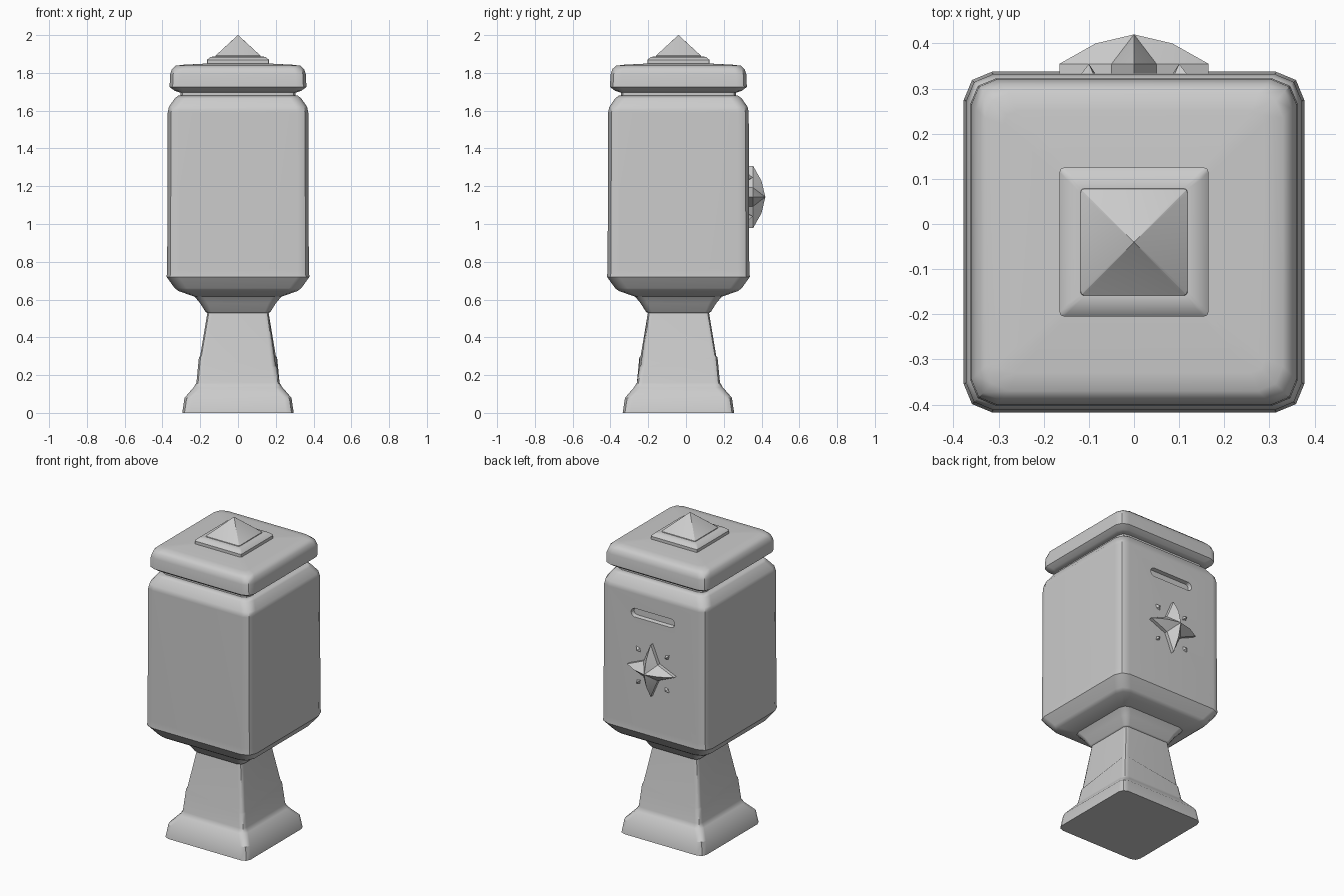
import bpy, bmesh, math
from mathutils import Vector

cube = bpy.data.objects.get("Cube")
if cube:
    bpy.data.objects.remove(cube, do_unlink=True)

CY = -0.04      # post axis in y
BACK = 0.335    # back face of the box

stone = bpy.data.materials.new("plain_grey")
stone.use_nodes = True
GREY = (0.6, 0.6, 0.6, 1)
stone.diffuse_color = GREY
stone.node_tree.nodes["Principled BSDF"].inputs["Base Color"].default_value = GREY


def make(name, bm, smooth=35):
    bmesh.ops.recalc_face_normals(bm, faces=bm.faces)
    mesh = bpy.data.meshes.new(name)
    bm.to_mesh(mesh)
    bm.free()
    mesh.materials.append(stone)
    ob = bpy.data.objects.new(name, mesh)
    bpy.context.collection.objects.link(ob)
    if smooth:
        bpy.ops.object.select_all(action='DESELECT')
        ob.select_set(True)
        bpy.context.view_layer.objects.active = ob
        bpy.ops.object.shade_smooth_by_angle(angle=math.radians(smooth))
    return ob


def ring(half, r, steps=2):
    """Outline of a square with softened corners."""
    pts = []
    for q in range(4):
        mid = math.pi / 4 + q * math.pi / 2
        c = Vector((math.copysign(half - r, math.cos(mid)),
                    math.copysign(half - r, math.sin(mid))))
        for s in range(steps + 1):
            a = (q + s / steps) * math.pi / 2
            pts.append(c + r * Vector((math.cos(a), math.sin(a))))
    return pts


def loft(name, rows, tilt=None, smooth=35):
    """Skin rows of (height, half width, corner radius)."""
    bm = bmesh.new()
    loops = []
    for i, (z, half, r) in enumerate(rows):
        loop = []
        for p in ring(half, r):
            dz = 0.03 * p.x * p.y / half ** 2 if tilt and i in tilt else 0
            loop.append(bm.verts.new((p.x, p.y + CY, z + dz)))
        loops.append(loop)
    for a, b in zip(loops, loops[1:]):
        for i in range(len(a)):
            j = (i + 1) % len(a)
            bm.faces.new((a[i], a[j], b[j], b[i]))
    bm.faces.new(loops[0])
    bm.faces.new(loops[-1])
    return make(name, bm, smooth)


def weight_normals(ob):
    mod = ob.modifiers.new("even_normals", 'WEIGHTED_NORMAL')
    mod.keep_sharp = True


# Pedestal with a slanted crack step around its shaft
pedestal = loft("pedestal", [
    (0, 0.295, 0.04), (0.08, 0.283, 0.04), (0.135, 0.235, 0.04), (0.16, 0.22, 0.03),
    (0.268, 0.207, 0.03), (0.276, 0.2, 0.025), (0.53, 0.162, 0.025)], tilt=(4, 5))

# Flared collar under the box
collar = loft("collar", [
    (0.525, 0.155, 0.03), (0.535, 0.172, 0.03), (0.58, 0.2, 0.04),
    (0.61, 0.225, 0.045), (0.65, 0.26, 0.05)])

# Main box
box = loft("box", [
    (0.605, 0.2, 0.04), (0.645, 0.315, 0.06), (0.66, 0.335, 0.065), (0.72, 0.378, 0.065),
    (0.76, 0.375, 0.06), (1.59, 0.372, 0.06), (1.62, 0.366, 0.06),
    (1.665, 0.335, 0.06), (1.68, 0.315, 0.05)])
neck = loft("neck", [(1.65, 0.305, 0.04), (1.73, 0.305, 0.04)])

# Lid with a rolled rim and a very low roof
lid = loft("lid", [
    (1.697, 0.31, 0.04), (1.705, 0.335, 0.05), (1.725, 0.362, 0.055), (1.79, 0.36, 0.055),
    (1.82, 0.35, 0.055), (1.838, 0.33, 0.055), (1.843, 0.29, 0.03), (1.852, 0.12, 0.01)])

# Finial: bevelled plate and pyramid
plate = loft("finial_plate", [
    (1.84, 0.165, 0.01), (1.868, 0.165, 0.01), (1.884, 0.147, 0.01), (1.888, 0.12, 0.01)])
pyramid = loft("finial_pyramid", [
    (1.88, 0.12, 0.008), (1.892, 0.118, 0.008), (2.0, 0.001, 0.0003)], smooth=25)

# Mail slot recess cut into the back
bm = bmesh.new()
outer, inner = [], []
for k in range(16):
    a = math.pi * (k + 0.5) / 8
    side = math.copysign(0.125, math.cos(a))
    for loop, r, y in ((outer, 0.031, BACK + 0.01), (inner, 0.022, BACK - 0.025)):
        loop.append(bm.verts.new((side + r * math.cos(a), y, 1.47 + r * math.sin(a))))
for i in range(16):
    j = (i + 1) % 16
    bm.faces.new((outer[i], outer[j], inner[j], inner[i]))
bm.faces.new(outer)
bm.faces.new(inner)
cutter = make("slot_cutter", bm, 0)
cutter.hide_render = True
cutter.hide_set(True)
cut = box.modifiers.new("slot", 'BOOLEAN')
cut.object = cutter
cut.solver = 'EXACT'

for ob in (pedestal, collar, box, neck, lid, plate):
    weight_normals(ob)

# Four-pointed star boss with ridged, drooping arms
bm = bmesh.new()
ZS = 1.143


def spot(radius, angle, y):
    return bm.verts.new((radius * math.cos(angle), y, ZS + radius * math.sin(angle)))


apex = bm.verts.new((0, 0.42, ZS))
base, rim, ridge = [], [], []
for k in range(8):
    a = k * math.pi / 4
    r = 0.07 if k % 2 else 0.165
    base.append(spot(r, a, BACK - 0.015))
    rim.append(spot(r, a, 0.355))
    ridge.append(None if k % 2 else spot(0.085, a, 0.4))
for k in range(8):
    j = (k + 1) % 8
    bm.faces.new((base[k], base[j], rim[j], rim[k]))
    mid = ridge[k] or ridge[j]
    bm.faces.new((rim[k], rim[j], mid))
    bm.faces.new((rim[j] if k % 2 == 0 else rim[k], apex, mid))
bm.faces.new(base)
make("star", bm, 30)

# Small kite studs between the arms
for sx, label in ((1, "left"), (-1, "right")):
    for sz, level in ((1, "upper"), (-1, "lower")):
        bm = bmesh.new()
        along = Vector((sx, 0, sz)).normalized()
        across = Vector((-along.z, 0, along.x))
        c = Vector((sx * 0.1, BACK - 0.012, ZS + sz * 0.103))
        foot = [bm.verts.new(c + d) for d in
                (along * 0.034, across * 0.02, along * -0.03, across * -0.02)]
        tip = bm.verts.new(c + Vector((0, 0.032, 0)))
        for i in range(4):
            bm.faces.new((foot[i], foot[(i + 1) % 4], tip))
        bm.faces.new(foot)
        make(f"stud_{level}_{label}", bm, 0)
